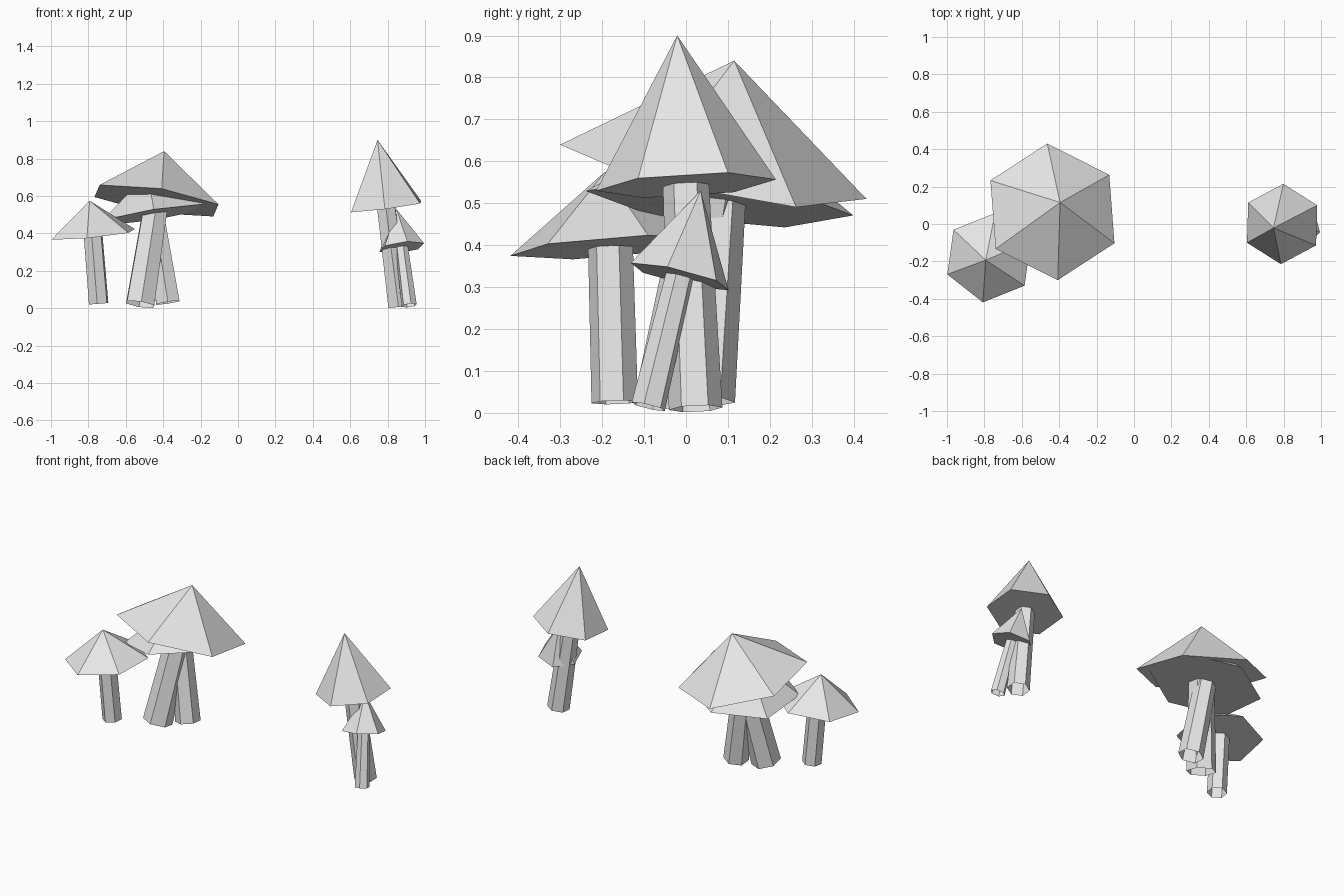
import bpy, bmesh, math
from mathutils import Vector

if "Cube" in bpy.data.objects:
    bpy.data.objects.remove(bpy.data.objects["Cube"])

# One plain grey for everything
grey = bpy.data.materials.new("plain_grey")
grey.use_nodes = True
colour = (0.8, 0.8, 0.8, 1)
grey.diffuse_color = colour
grey.node_tree.nodes["Principled BSDF"].inputs["Base Color"].default_value = colour


def add_object(name, bm):
    mesh = bpy.data.meshes.new(name)
    bm.to_mesh(mesh)
    bm.free()
    mesh.materials.append(grey)
    obj = bpy.data.objects.new(name, mesh)
    bpy.context.collection.objects.link(obj)


def hexagon(bm, centre, axis, radius, degrees):
    """Six vertices around a tilted axis, the first one turned to the given heading."""
    n = axis.normalized()
    a = math.radians(degrees)
    u = Vector((math.cos(a), math.sin(a), 0))
    u = (u - n * u.dot(n)).normalized()
    v = n.cross(u)
    turns = [math.tau * i / 6 for i in range(6)]
    return [bm.verts.new(centre + radius * (u * math.cos(t) + v * math.sin(t)))
            for t in turns]


def mushroom(name, foot, neck, apex, foot_radius, neck_radius, cap_radius, heading):
    foot, neck, apex = Vector(foot), Vector(neck), Vector(apex)

    # Cap: six-sided pyramid with a flat underside
    bm = bmesh.new()
    rim = hexagon(bm, neck, apex - neck, cap_radius, heading)
    tip = bm.verts.new(apex)
    for i in range(6):
        bm.faces.new((rim[i], rim[(i + 1) % 6], tip))
    bm.faces.new(rim[::-1])
    add_object(name + "_cap", bm)

    # Stem: leaning six-sided tube, open at the foot
    bm = bmesh.new()
    low = hexagon(bm, foot, neck - foot, foot_radius, heading)
    high = hexagon(bm, neck, neck - foot, neck_radius, heading)
    for i in range(6):
        j = (i + 1) % 6
        bm.faces.new((low[i], low[j], high[j], high[i]))
    add_object(name + "_stem", bm)


# Cluster on the right-hand side of the model
mushroom("small_outer_mushroom", (-.745, -.17, .025), (-.775, -.18, .395),
         (-.793, -.193, .575), .056, .054, .242, 22)
mushroom("large_mushroom", (-.523, -.04, .021), (-.436, .065, .575),
         (-.395, .115, .84), .085, .072, .372, 34)
mushroom("tucked_mushroom", (-.375, .045, .03), (-.45, .08, .5),
         (-.485, .1, .72), .072, .062, .32, 30)

# Pair on the left-hand side of the model
mushroom("tall_mushroom", (.86, .023, .01), (.792, 0, .543),
         (.746, -.021, .9), .064, .055, .215, 28)
mushroom("small_leaning_mushroom", (.915, -.09, .015), (.875, -.015, .325),
         (.847, .035, .53), .042, .035, .125, -16)
